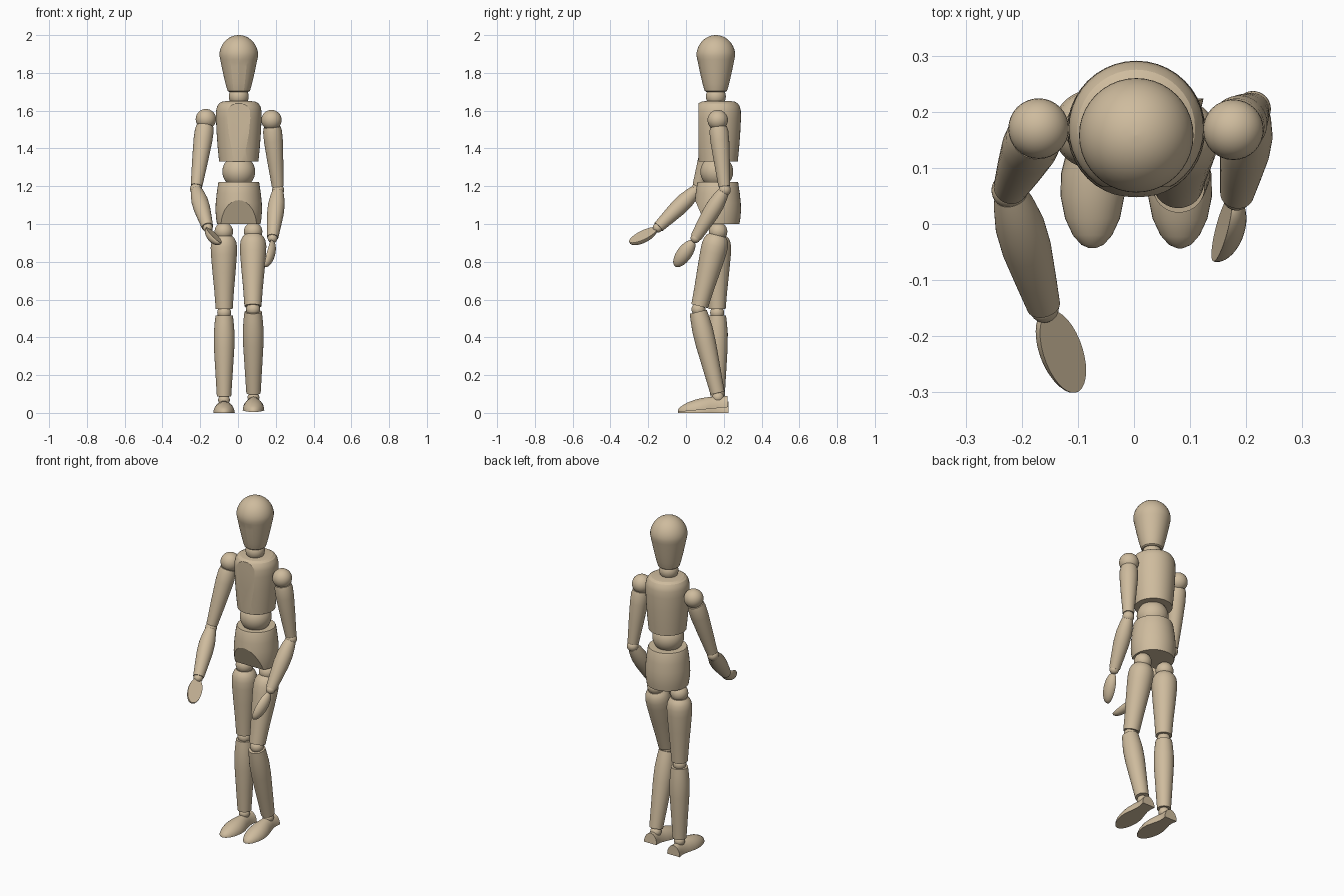
import bpy, bmesh, math
from mathutils import Vector, Matrix

if "Cube" in bpy.data.objects:
    bpy.data.objects.remove(bpy.data.objects["Cube"])

SEG = 40
wood = bpy.data.materials.new("wood")
wood.diffuse_color = (0.62, 0.50, 0.34, 1)
wood.use_nodes = True
wood.node_tree.nodes["Principled BSDF"].inputs["Base Color"].default_value = wood.diffuse_color


def finish(bm, name, angle=35):
    bmesh.ops.recalc_face_normals(bm, faces=bm.faces)
    me = bpy.data.meshes.new(name)
    bm.to_mesh(me)
    bm.free()
    me.shade_smooth()
    me.set_sharp_from_angle(angle=math.radians(angle))
    me.materials.append(wood)
    ob = bpy.data.objects.new(name, me)
    bpy.context.collection.objects.link(ob)
    return ob


def loft(rings):
    """Skin a list of equal-length closed rings and cap both ends."""
    bm = bmesh.new()
    vs = [[bm.verts.new(p) for p in r] for r in rings]
    n = len(rings[0])
    for a, b in zip(vs, vs[1:]):
        for i in range(n):
            j = (i + 1) % n
            bm.faces.new((a[i], a[j], b[j], b[i]))
    bm.faces.new(vs[0])
    bm.faces.new(vs[-1])
    return bm


def turned(profile):
    """Lathe (z, radius) pairs round the z axis."""
    return loft([[(r * math.cos(2 * math.pi * i / SEG), r * math.sin(2 * math.pi * i / SEG), z)
                  for i in range(SEG)] for z, r in profile])


def slice_off(bm, co, no):
    """Cut away everything on the normal side and close the cut."""
    res = bmesh.ops.bisect_plane(bm, geom=bm.verts[:] + bm.edges[:] + bm.faces[:],
                                 plane_co=co, plane_no=no, clear_outer=True)
    edges = [e for e in res["geom_cut"] if isinstance(e, bmesh.types.BMEdge)]
    bmesh.ops.holes_fill(bm, edges=[e for e in edges if e.is_boundary], sides=0)


def limb(name, a, b, profile):
    """Turned limb along a-b; profile is (fraction, radius)."""
    a, b = Vector(a), Vector(b)
    d = b - a
    bm = turned([(t * d.length, r) for t, r in profile])
    rot = d.to_track_quat('Z', 'Y').to_matrix().to_4x4()
    bm.transform(Matrix.Translation(a) @ rot)
    finish(bm, name)


def ball(name, c, r):
    bm = bmesh.new()
    bmesh.ops.create_uvsphere(bm, u_segments=32, v_segments=16, radius=r)
    bm.transform(Matrix.Translation(c))
    finish(bm, name, 60)


def hand(name, wrist, tip, palm):
    """Half ellipsoid with a flat palm."""
    wrist, tip = Vector(wrist), Vector(tip)
    d = tip - wrist
    x = d.normalized()
    z = Vector(palm)
    z = (z - z.dot(x) * x).normalized()
    y = z.cross(x)
    bm = bmesh.new()
    bmesh.ops.create_uvsphere(bm, u_segments=32, v_segments=16, radius=1)
    slice_off(bm, (0, 0, 0.12), (0, 0, 1))
    bm.transform(Matrix.Diagonal((0.086, 0.04, 0.036, 1)))
    m = Matrix((x, y, z)).transposed().to_4x4()
    bm.transform(Matrix.Translation(tip - x * 0.086) @ m)
    finish(bm, name)


def foot(name, x, lift, tilt):
    """Domed foot with a flat sole, lofted from toe to heel (y, half width, height)."""
    stations = [(-0.043, 0.006, 0.006), (-0.037, 0.02, 0.018), (-0.02, 0.035, 0.03),
                (0.01, 0.049, 0.044), (0.05, 0.057, 0.055), (0.09, 0.056, 0.061),
                (0.13, 0.046, 0.063), (0.17, 0.036, 0.063), (0.2, 0.036, 0.062), (0.225, 0.042, 0.06)]
    bm = loft([[(w * math.cos(math.pi * i / 16), y, h * math.sin(math.pi * i / 16))
                for i in range(17)] for y, w, h in stations])
    bm.transform(Matrix.Translation((x, 0, lift)) @ Matrix.Rotation(tilt, 4, 'X'))
    finish(bm, name)


# head, with two face planes meeting in a centre ridge
prof = [(1.70, 0.052), (1.705, 0.059)]
prof += [(1.705 + 0.185 * i / 10, 0.059 + 0.043 * (i / 10) ** 0.85) for i in range(1, 11)]
prof += [(1.89 + 0.11 * math.sin(a * math.pi / 18), 0.102 * math.cos(a * math.pi / 18) + 0.001)
         for a in range(1, 10)]
bm = turned(prof)
for v in bm.verts:
    if v.co.z < 1.86 and v.co.y < 0:
        R = v.co.xy.length
        v.co.y = max(v.co.y, -R + 0.25 * abs(v.co.x))
bm.transform(Matrix.Translation((0.004, 0.158, 0)))
finish(bm, "head", 14)

# neck and waist joints
ball("neck", (0.004, 0.158, 1.675), 0.053)
bm = turned([(1.277 + 0.086 * math.sin(t), 0.087 * math.cos(t))
             for t in [math.radians(d) for d in range(-60, 61, 10)]])
bm.transform(Matrix.Translation((0.004, 0.163, 0)))
finish(bm, "waist")

# chest, with a flat front
bm = turned([(1.33, 0.104), (1.40, 0.111), (1.48, 0.117), (1.56, 0.121), (1.60, 0.12),
             (1.622, 0.115), (1.638, 0.105), (1.647, 0.09), (1.65, 0.07)])
slice_off(bm, (0, -0.104, 1.5), (0, -1, 0))
bm.transform(Matrix.Translation((0.004, 0.17, 0)))
finish(bm, "chest", 20)

# pelvis, with the lower front cut back for the legs
bm = turned([(1.0, 0.115), (1.03, 0.12), (1.07, 0.123), (1.11, 0.122), (1.16, 0.117),
             (1.215, 0.109), (1.223, 0.105)])
slice_off(bm, (0, -0.122, 1.13), (0, -0.13, -0.056))
bm.transform(Matrix.Translation((0.004, 0.168, 0)))
finish(bm, "pelvis", 20)

thigh = [(0, 0.046), (0.03, 0.057), (0.08, 0.066), (0.15, 0.07), (0.25, 0.069),
         (0.5, 0.061), (0.75, 0.052), (1, 0.045)]
shin = [(0, 0.046), (0.08, 0.05), (0.22, 0.055), (0.4, 0.054), (0.7, 0.046), (1, 0.038)]
upper_arm = [(0.1, 0.045), (0.16, 0.05), (0.3, 0.05), (0.6, 0.042), (0.95, 0.031)]
forearm = [(0.04, 0.03), (0.12, 0.036), (0.3, 0.044), (0.5, 0.044), (0.75, 0.037), (0.98, 0.03)]

# legs: hip, thigh ends, knee, shin ends, ankle
legs = {
    "right": ((-0.075, 0.17, 0.96), (-0.075, 0.17, 0.935), (-0.073, 0.165, 0.55), (-0.073, 0.165, 0.53),
              (-0.073, 0.166, 0.515), (-0.074, 0.167, 0.088), (-0.074, 0.167, 0.068)),
    "left": ((0.08, 0.17, 0.96), (0.08, 0.167, 0.94), (0.079, 0.072, 0.565), (0.08, 0.066, 0.548),
             (0.08, 0.065, 0.535), (0.082, 0.167, 0.105), (0.082, 0.17, 0.082)),
}
for side, (hip, t0, t1, knee, s0, s1, ankle) in legs.items():
    ball(side + "_hip", hip, 0.049)
    limb(side + "_thigh", t0, t1, thigh)
    ball(side + "_knee", knee, 0.037)
    limb(side + "_shin", s0, s1, shin)
    ball(side + "_ankle", ankle, 0.031)
foot("right_foot", -0.074, 0, 0)
foot("left_foot", 0.082, 0.009, math.radians(5.5))

# arms: shoulder, elbow, wrist, fingertip, palm direction
arms = {
    "right": ((-0.17, 0.17, 1.555), (-0.222, 0.06, 1.185), (-0.16, -0.15, 0.98),
              (-0.1, -0.298, 0.9), (0.56, -0.2, 0.78)),
    "left": ((0.177, 0.168, 1.55), (0.212, 0.205, 1.18), (0.183, 0.05, 0.925),
             (0.142, -0.058, 0.775), (-0.97, 0.1, 0.2)),
}
for side, (shoulder, elbow, wrist, tip, palm) in arms.items():
    ball(side + "_shoulder", shoulder, 0.054)
    limb(side + "_upper_arm", shoulder, elbow, upper_arm)
    ball(side + "_elbow", elbow, 0.032)
    limb(side + "_forearm", elbow, wrist, forearm)
    ball(side + "_wrist", wrist, 0.026)
    hand(side + "_hand", wrist, tip, palm)
